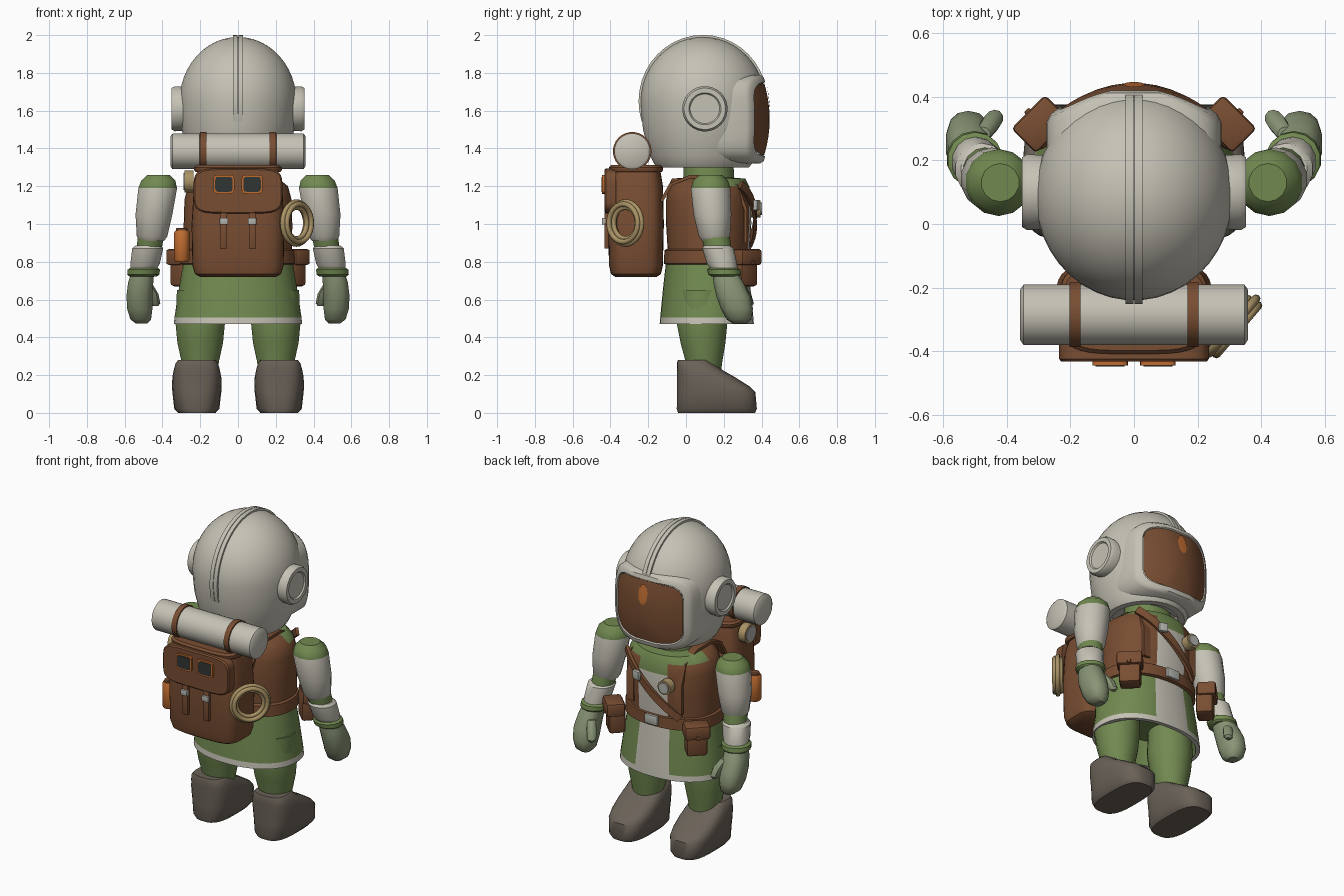
import bpy, bmesh, math
from mathutils import Vector, Matrix

if "Cube" in bpy.data.objects:
    bpy.data.objects.remove(bpy.data.objects["Cube"])

COL = {
    "pale_fabric": (.56, .535, .46), "brown_leather": (.19, .075, .032), "green_cloth": (.165, .25, .08),
    "glove_green": (.25, .30, .18), "boot_grey": (.145, .122, .098), "rope_tan": (.40, .29, .13),
    "orange": (.52, .15, .03), "dark_glass": (.03, .035, .032), "metal": (.45, .45, .42)}
MATS = {}
for k, c in COL.items():
    MATS[k] = bpy.data.materials.new(k)
    MATS[k].diffuse_color = (*c, 1)
PALE, BROWN, GREEN, GLOVE, BOOT, TAN, ORANGE, DARK, METAL = COL


def finish(name, bm, mat, rule=None, angle=38):
    """Turn a bmesh into an object; rule(center) may pick a colour per face."""
    bmesh.ops.recalc_face_normals(bm, faces=bm.faces)
    me = bpy.data.meshes.new(name)
    names = [mat]
    if rule:
        for f in bm.faces:
            m = rule(f.calc_center_median()) or mat
            if m not in names:
                names.append(m)
            f.material_index = names.index(m)
    bm.to_mesh(me)
    bm.free()
    for m in names:
        me.materials.append(MATS[m])
    me.shade_smooth()
    me.set_sharp_from_angle(angle=math.radians(angle))
    ob = bpy.data.objects.new(name, me)
    bpy.context.collection.objects.link(ob)
    return ob


def skin(name, rings, mat, rule=None, caps=True):
    """Join point rings into a surface."""
    bm = bmesh.new()
    vs = [[bm.verts.new(p) for p in r] for r in rings]
    n = len(vs[0])
    for a, b in zip(vs, vs[1:]):
        for i in range(n):
            bm.faces.new((a[i], a[(i + 1) % n], b[(i + 1) % n], b[i]))
    if caps:
        bm.faces.new(vs[0])
        bm.faces.new(vs[-1])
    return finish(name, bm, mat, rule)


def oval(rx, ry, n, p):
    def f(v):
        return math.copysign(abs(v) ** (2 / p), v)
    angs = [2 * math.pi * (i + .5) / n for i in range(n)]
    return [(rx * f(math.cos(a)), ry * f(math.sin(a))) for a in angs]


def loft(name, rings, mat, n=24, p=2, loc=(0, 0, 0), axis=None, rule=None):
    """Stack rounded sections (x, y, z, rx, ry); axis turns the stack to point along x or -y."""
    M = Matrix.Translation(loc)
    if axis == "x":
        M = M @ Matrix.Rotation(math.pi / 2, 4, "Y")
    if axis == "-y":
        M = M @ Matrix.Rotation(math.pi / 2, 4, "X")
    return skin(name, [[M @ Vector((x + u, y + v, z)) for u, v in oval(rx, ry, n, p)]
                       for x, y, z, rx, ry in rings], mat, rule)


def turn(name, prof, loc, axis, mat, n=24):
    return loft(name, [(0, 0, h, r, r) for r, h in prof], mat, n, 2, loc, axis)


def box(name, loc, size, mat, bevel=.01, rz=0):
    bm = bmesh.new()
    bmesh.ops.create_cube(bm, size=1, matrix=Matrix.Diagonal((*size, 1)))
    if bevel:
        bmesh.ops.bevel(bm, geom=bm.edges[:], offset=bevel, segments=2, affect="EDGES", profile=.5)
    bm.transform(Matrix.Translation(loc) @ Matrix.Rotation(rz, 4, "Z"))
    return finish(name, bm, mat)


def ribbon(name, pts, normals, w, t, mat):
    """Flat strap along points, lying on a surface with the given normals."""
    pts = [Vector(p) for p in pts]
    rings = []
    for i, p in enumerate(pts):
        d = (pts[min(i + 1, len(pts) - 1)] - pts[max(i - 1, 0)]).normalized()
        nn = Vector(normals[i]).normalized()
        s = d.cross(nn) * w / 2
        rings.append([p - s - nn * t, p + s - nn * t, p + s + nn * t, p - s + nn * t])
    return skin(name, rings, mat)


# helmet shell
prof = [(1.36, .6), (1.30, .62), (1.30, .74), (1.32, .79), (1.36, .845), (1.42, .905), (1.5, .965), (1.58, .99)]
prof += [(1.65 + .34 * math.sin(a), math.cos(a)) for a in [math.radians(90 * i / 12) for i in range(12)]]
prof.append((1.99, .02))
loft("helmet", [(0, .09, z, .31 * r, .33 * r) for z, r in prof], PALE, 40)
# helmet crest strips
for s in (-1, 1):
    angs = [math.radians(18 + i * 9) for i in range(21)]
    ribbon("helmet_crest", [(s * .014, .09 + .333 * math.cos(a), 1.65 + .343 * math.sin(a)) for a in angs],
           [(0, math.cos(a), math.sin(a)) for a in angs], .025, .008, PALE)
    # ear discs
    k = s
    turn("ear_disc", [(.115, .27 * k), (.12, .335 * k), (.11, .352 * k), (.085, .352 * k), (.078, .343 * k)],
         (0, .1, 1.61), "x", PALE, 28)


# visor frame, glass and glint follow one curved front
def visor_ring(hw, hh, dy, zc=1.555, p=4.5, n=48):
    return [Vector((x, .45 - 1.5 * x * x - .6 * (zc + z - 1.555) ** 2 + dy, zc + z)) for x, z in oval(hw, hh, n, p)]


skin("visor_frame", [visor_ring(*r) for r in ((.275, .235, -.17), (.275, .235, -.015), (.262, .222, 0),
                                              (.238, .197, 0), (.228, .187, -.02))], PALE, caps=False)
skin("visor_glass", [visor_ring(.232 * f, .19 * f, -.007) for f in (1, .85, .7, .5, .3, .1)], BROWN)
skin("visor_glint", [visor_ring(.032 * f, .062 * f, -.003, 1.665, 2, 20) for f in (1, .5)], ORANGE)


# torso with open vest
def vest_rule(c):
    if c.z > 1.243 or (c.y > .14 and c.z > 1.2):
        return GREEN
    if c.y > .2 and abs(c.x) < .11:
        return GREEN if c.z > 1.13 else PALE
    return BROWN


loft("torso", [(0, .12, z, a, b) for z, a, b in (
    (.79, .285, .215), (.87, .287, .218), (1.0, .288, .226), (1.13, .284, .225), (1.2, .265, .215),
    (1.24, .215, .195), (1.245, .14, .135), (1.36, .13, .13))], BROWN, 48, 2.2, rule=vest_rule)
loft("belt", [(0, .115, z, a, b) for z, a, b in (
    (.785, .29, .22), (.79, .302, .232), (.86, .3, .23), (.867, .288, .22))], BROWN, 48, 2.2)
box("belt_buckle", (0, .35, .83), (.09, .02, .06), METAL, .006)


# tunic skirt with hem, front panel and hollow underside
def skirt_rule(c):
    if c.z < .507:
        return PALE
    return PALE if c.y > .25 and abs(c.x) < .1 else GREEN


loft("tunic_skirt", [(0, .11, z, a, b) for z, a, b in (
    (.62, .28, .2), (.47, .315, .225), (.47, .34, .25), (.505, .337, .247), (.65, .315, .233), (.81, .288, .215))],
    GREEN, 48, 2.2, rule=skirt_rule)


# diagonal chest strap, buckle and dial
def chest(x):
    return .135 + .226 * math.sqrt(max(0, 1 - (x / .29) ** 2))


path = [(.22 - .4 * i / 10, 1.21 - .34 * i / 10) for i in range(11)]
ribbon("chest_strap", [(x, chest(x) + .006, z) for x, z in path], [(x, .27, 0) for x, z in path], .045, .009, BROWN)
box("strap_buckle", (.09, .372, 1.1), (.055, .025, .055), METAL, .006, -.3)
loft("dial_rim", [(0, 0, -.02, .045, .045), (0, 0, .03, .045, .045), (0, 0, .036, .038, .038)], TAN, 20,
     loc=(-.12, .375, 1.08), axis="-y")
turn("dial_face", [(.034, -.028), (.034, 0)], (-.12, .375, 1.08), "-y", METAL, 20)

for s in (-1, 1):
    # pack shoulder straps
    sp = [(-.13, 1.12), (-.08, 1.21), (.02, 1.25), (.16, 1.25), (.27, 1.2), (.315, 1.08), (.315, .9)]
    sn = [(-1, .2), (-.8, .6), (-.2, 1), (.2, 1), (.8, .6), (1, .2), (1, 0)]
    ribbon("shoulder_strap", [(s * .17, y, z) for y, z in sp], [(0, *v) for v in sn], .05, .009, BROWN)
    # belt pouches
    rz = -s * math.pi / 4

    def out(d, z):
        return (s * (.285 + d * .707), .305 + d * .707, z)
    box("pouch", out(0, .765), (.125, .1, .19), BROWN, .018, rz)
    box("pouch_flap", out(.012, .825), (.15, .11, .085), BROWN, .014, rz)
    box("pouch_button", out(.068, .795), (.022, .014, .022), BROWN, .005, rz)
    # arms: sleeve, bracer, cuff, glove, thumb
    loft("upper_arm", [(s * x, y, z, r, r) for x, y, z, r in (
        (.455, .15, .91, .065), (.455, .15, .935, .083), (.445, .14, 1.05, .1), (.425, .13, 1.19, .105),
        (.422, .13, 1.23, .092), (.42, .13, 1.26, .06))], PALE, 14,
        rule=lambda c: GREEN if c.z > 1.2 else PALE)
    loft("elbow", [(s * .478, .18, .82, .065, .07), (s * .46, .155, .94, .072, .075)], GREEN, 14)
    loft("bracer", [(s * x, y, z, r, r) for x, y, z, r in (
        (.50, .205, .755, .07), (.492, .19, .79, .08), (.478, .17, .87, .084), (.475, .165, .885, .07))], PALE, 14)
    loft("cuff", [(s * x, y, z, r, r) for x, y, z, r in (
        (.503, .21, .722, .075), (.502, .205, .732, .087), (.498, .2, .758, .088), (.497, .195, .768, .075))],
        GREEN, 14)
    loft("glove", [(s * x, y, z, a, b) for x, y, z, a, b in (
        (.51, .285, .472, .03, .035), (.515, .28, .495, .056, .065), (.52, .27, .55, .068, .085),
        (.522, .25, .62, .07, .09), (.515, .225, .69, .068, .08), (.505, .21, .74, .062, .068))], GLOVE, 14, 2.4)
    loft("thumb", [(s * x, y, z, r, r) for x, y, z, r in (
        (.437, .335, .565, .015), (.437, .332, .58, .027), (.45, .315, .63, .03), (.475, .28, .68, .025))], GLOVE, 10)
    # legs and boots
    loft("leg", [(s * .2, y, z, a, b) for y, z, a, b in (
        (.095, .2, .09, .09), (.095, .27, .1, .098), (.09, .37, .122, .12), (.085, .47, .132, .135),
        (.085, .65, .125, .13))], GREEN, 20)
    loft("boot", [(s * .218, y, z, a, b) for y, z, a, b in (
        (.162, 0, .1, .205), (.163, .022, .12, .213), (.16, .11, .13, .208), (.145, .14, .132, .193),
        (.105, .19, .13, .153), (.07, .23, .122, .118), (.045, .265, .112, .093), (.04, .28, .098, .083))],
        BOOT, 28, 3)

# backpack body, lid and flap
loft("backpack", [(0, -.265, z, a, b) for z, a, b in (
    (.72, .2, .11), (.735, .228, .132), (.78, .242, .143), (1.0, .246, .148), (1.2, .234, .143), (1.28, .212, .13))],
    BROWN, 40, 4)
loft("backpack_lid", [(0, -.265, z, a, b) for z, a, b in (
    (1.275, .225, .138), (1.285, .232, .143), (1.3, .232, .143), (1.312, .22, .132))], BROWN, 40, 4)
loft("backpack_flap", [(0, 0, z, a, b) for z, a, b in (
    (-.05, .235, .12), (.004, .235, .12), (.012, .228, .113))], BROWN, 40, 5, (0, -.42, 1.175), "-y")
for s in (-1, 1):
    # flap windows
    for nm, a, b, d, m in (("window_frame", .056, .05, .444, ORANGE), ("window_pane", .046, .04, .447, DARK)):
        loft(nm, [(0, 0, -.015, a, b), (0, 0, 0, a, b)], m, 24, 6, (s * .075, -d, 1.21), "-y")
    # closing straps
    box("pack_strap", (s * .075, -.42, .965), (.036, .025, .19), BROWN, .004)
    box("strap_clip", (s * .075, -.436, 1.015), (.046, .02, .036), METAL, .005)
    # bedroll bands
    turn("bedroll_band", [(.09, -.018), (.102, -.017), (.102, .017), (.09, .018)],
         (s * .185, -.285, 1.385), "x", BROWN, 28)
turn("bedroll", [(.08, -.357), (.095, -.347), (.095, .347), (.08, .357)], (0, -.285, 1.385), "x", PALE, 28)

# rope coil hung at an angle on the pack
for R, d in ((.112, 0), (.1, .018), (.095, -.018), (.083, 0)):
    k = Vector((.76, -.65, 0))
    bpy.ops.mesh.primitive_torus_add(major_radius=R, minor_radius=.014, major_segments=28, minor_segments=8,
                                     location=Vector((.31, -.32, 1.005)) + k * d,
                                     rotation=k.to_track_quat("Z", "Y").to_euler())
    ob = bpy.context.object
    ob.name = "rope_coil"
    ob.data.materials.append(MATS[TAN])
    ob.data.shade_smooth()

# canister and hanging disc on the other side
turn("canister", [(.034, .80), (.041, .81), (.041, .955), (.034, .965)], (-.298, -.27, 0), None, ORANGE, 18)
turn("canister_cap", [(.03, .96), (.03, .975), (.024, .98)], (-.298, -.27, 0), None, BROWN, 18)
turn("side_disc_rim", [(.06, -.284), (.06, -.235)], (0, -.25, 1.225), "x", TAN, 20)
turn("side_disc_face", [(.046, -.288), (.046, -.27)], (0, -.25, 1.225), "x", METAL, 20)

for m in bpy.data.materials:
    if m.users and not m.is_grease_pencil:
        m.use_nodes = True
        m.node_tree.nodes["Principled BSDF"].inputs["Base Color"].default_value = m.diffuse_color
